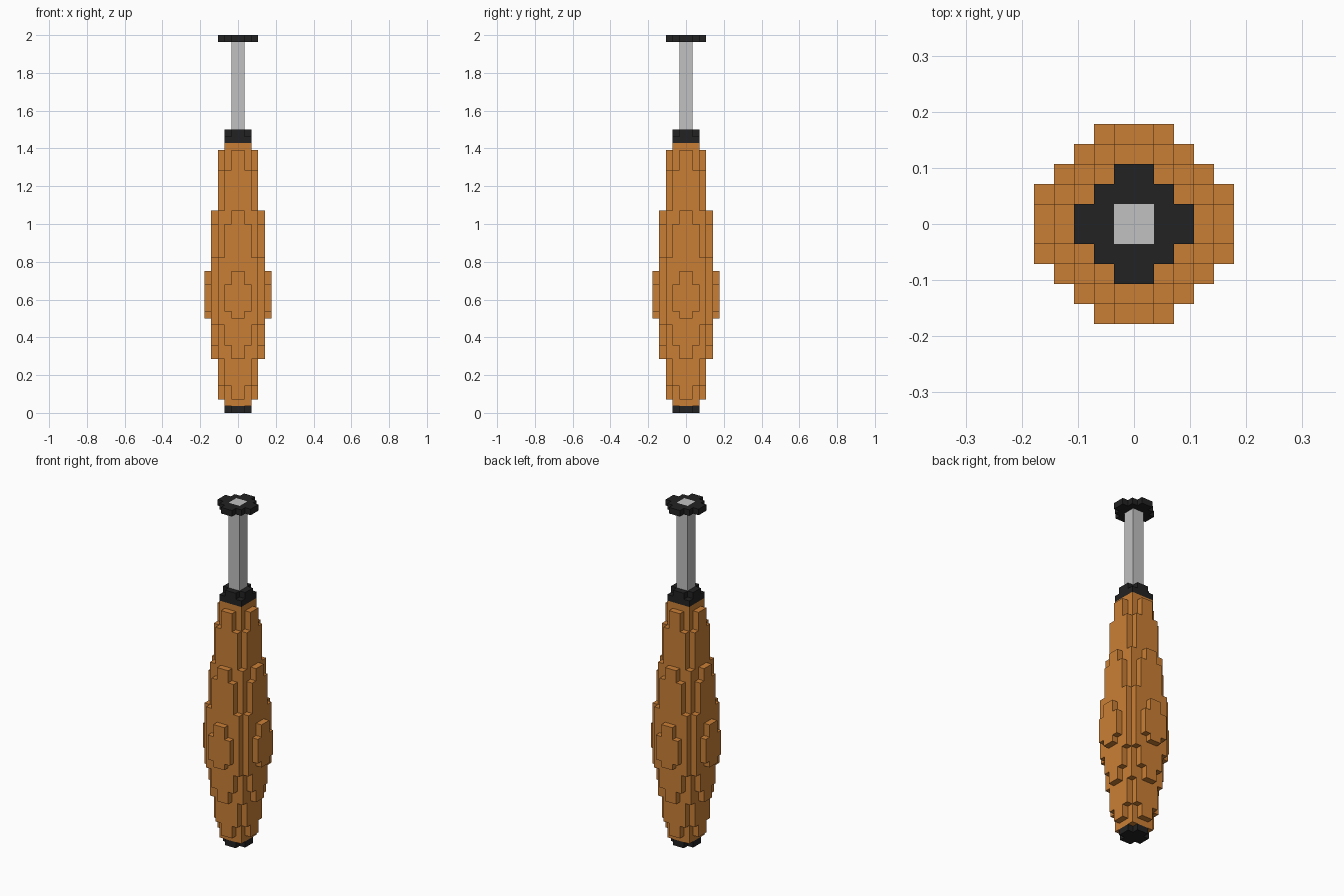
import bpy, bmesh, math

if "Cube" in bpy.data.objects:
    bpy.data.objects.remove(bpy.data.objects["Cube"])

V = 1 / 28  # edge of one cube: 56 layers make 2 units


def material(name, rgb):
    m = bpy.data.materials.new(name)
    m.diffuse_color = (*rgb, 1)
    m.use_nodes = True
    m.node_tree.nodes["Principled BSDF"].inputs["Base Color"].default_value = m.diffuse_color
    return m


ORANGE = material("orange", (0.59, 0.212, 0.036))
BLACK = material("black", (0.016, 0.016, 0.016))
GREY = material("light_grey", (0.533, 0.533, 0.533))


def stack(columns):
    """Cubes from {(i, j): (first, last+1 layer)}, mirrored eight ways."""
    cells = set()
    for (i, j), (lo, hi) in columns.items():
        for a, b in ((i, j), (j, i)):
            for x in (a, -1 - a):
                for y in (b, -1 - b):
                    cells.update((x, y, z) for z in range(lo, hi))
    return cells


CORE = [(0, 0), (0, 1)]                # plus-shaped section
FULL = CORE + [(1, 1)]                 # 4 x 4 section

# Swelling body: each ring of cubes spans its own range of layers
body = {c: (1, 40) for c in FULL}
body.update({(0, 2): (2, 39), (1, 2): (4, 36), (2, 2): (8, 30),
             (0, 3): (8, 30), (1, 3): (10, 28), (2, 3): (13, 23),
             (0, 4): (14, 21), (1, 4): (15, 19)})

parts = {
    "body": (stack(body), ORANGE),
    "base_cap": (stack({c: (0, 1) for c in CORE}), BLACK),
    "collar": (stack({c: (40, 41) for c in FULL})
               | stack({c: (41, 42) for c in CORE}), BLACK),
    "rod": (stack({(0, 0): (42, 56)}), GREY),
    "top_plate": (stack({c: (55, 56) for c in [(0, 1), (1, 1), (0, 2)]}), BLACK),
}
filled = set().union(*(cells for cells, _ in parts.values()))


def build(name, cells, mat):
    """Outer skin of the cubes, with flat areas merged."""
    bm = bmesh.new()
    verts = {}

    def vert(p):
        if p not in verts:
            verts[p] = bm.verts.new([k * V for k in p])
        return verts[p]

    for c in sorted(cells):
        for axis in range(3):
            for side in (0, 1):
                n = list(c)
                n[axis] += 2 * side - 1
                if tuple(n) in filled:
                    continue
                u, w = (axis + 1) % 3, (axis + 2) % 3
                ring = []
                for du, dw in ((0, 0), (1, 0), (1, 1), (0, 1)):
                    p = list(c)
                    p[axis] += side
                    p[u] += du
                    p[w] += dw
                    ring.append(vert(tuple(p)))
                bm.faces.new(ring if side else ring[::-1])
    bmesh.ops.dissolve_limit(bm, angle_limit=math.radians(1),
                             verts=bm.verts[:], edges=bm.edges[:])
    me = bpy.data.meshes.new(name)
    bm.to_mesh(me)
    bm.free()
    me.materials.append(mat)
    bpy.context.collection.objects.link(bpy.data.objects.new(name, me))


for name, (cells, mat) in parts.items():
    build(name, cells, mat)
